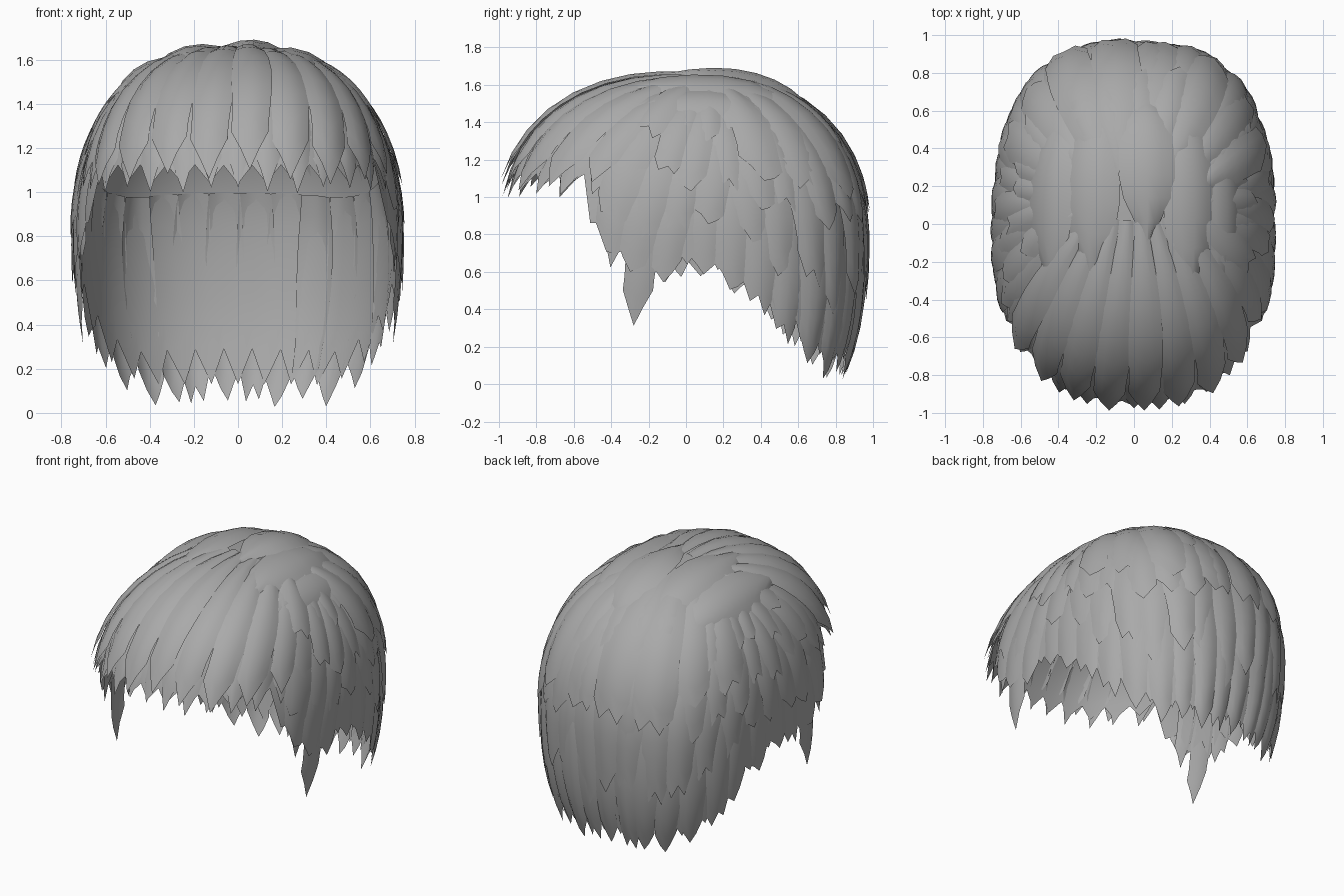
import bpy, bmesh, math, random
from mathutils import Vector

random.seed(11)
if "Cube" in bpy.data.objects:
    bpy.data.objects.remove(bpy.data.objects["Cube"])

grey = bpy.data.materials.new("hair_grey")
grey.use_nodes = True
grey.diffuse_color = (0.4, 0.4, 0.4, 1)
grey.node_tree.nodes["Principled BSDF"].inputs["Base Color"].default_value = (0.4, 0.4, 0.4, 1)

PLAN, POWER = 2.5, 2.3
MID = 0.75
WIDE, FRONT, BACK, UP, DOWN = 0.765, 1.03, 0.985, 0.93, 1.3
# Hairline height by angle from the front
HAIRLINE = [(0, 1.0), (40, 1.02), (55, 1.03), (58, 0.86), (68, 0.66), (78, 0.51),
            (93, 0.58), (102, 0.52), (113, 0.4), (121, 0.26), (132, 0.1),
            (145, 0.02), (180, 0.02)]


def hairline(angle):
    a = abs((angle + 180) % 360 - 180)
    for (a0, z0), (a1, z1) in zip(HAIRLINE, HAIRLINE[1:]):
        if a <= a1:
            return z0 + (z1 - z0) * (a - a0) / (a1 - a0)


def unit(v):
    plan = (abs(v.x) ** PLAN + abs(v.y) ** PLAN) ** (1 / PLAN)
    return v / (plan ** POWER + abs(v.z) ** POWER) ** (1 / POWER)


def place(p):
    return Vector((p.x * WIDE, p.y * (BACK if p.y > 0 else FRONT),
                   MID + p.z * (UP if p.z > 0 else DOWN)))


def on_head(angle, t, radius, low=None):
    """Point on the rounded head: t = 0 at the crown, t = 1 at the hairline."""
    s, c = math.sin(math.radians(angle)), -math.cos(math.radians(angle))
    z = hairline(angle) if low is None else low
    z = (z - MID) / (UP if z > MID else DOWN)
    ring = unit(Vector((s, c, 0))) * (1 - abs(z) ** POWER) ** (1 / POWER)
    end = ring + Vector((0, 0, z))
    start = unit(Vector((0.4 * s, 0.12 + 0.1 * c, 1)))
    # Blend through the surface so the locks comb outwards from the crown
    gap = start.angle(end)
    p = start * math.sin((1 - t) * gap) + end * math.sin(t * gap)
    return place(unit(p) * radius)


def finish(bm, name):
    bmesh.ops.recalc_face_normals(bm, faces=bm.faces)
    mesh = bpy.data.meshes.new(name)
    bm.to_mesh(mesh)
    bm.free()
    mesh.materials.append(grey)
    obj = bpy.data.objects.new(name, mesh)
    bpy.context.collection.objects.link(obj)
    bpy.ops.object.select_all(action='DESELECT')
    obj.select_set(True)
    bpy.context.view_layer.objects.active = obj
    bpy.ops.object.shade_smooth_by_angle(angle=math.radians(40))


def sheet(bm, rows, closed=False):
    grid = [[bm.verts.new(p) for p in row] for row in rows]
    for a, b in zip(grid, grid[1:]):
        n = len(a)
        for j in range(n if closed else n - 1):
            k = (j + 1) % n
            bm.faces.new((a[j], a[k], b[k], b[j]))
    return grid


def lock(bm, angle, half, t0, t1, lift, twist=0, point=False, low=None):
    """Curved sheet of hair with a ridge along it and a ragged or pointed end."""
    tips = (0.83, 0.91, 1, 0.91, 0.83) if point else random.choice(
        [(0.88, 0.99, 0.92, 1, 0.87), (0.86, 0.92, 1, 0.95, 0.88), (0.87, 0.94, 0.99, 0.92, 0.85)])
    rows = []
    steps = 8
    for i in range(steps + 1):
        u = i / steps
        spread = half * (0.8 + 0.2 * math.sin(math.pi * min(u * 1.2, 1)))
        r = lift - 0.03 * (1 - u) ** 2 - 0.012 * u * u
        row = []
        for j, tip in zip(range(-2, 3), tips):
            t = t0 + (t1 - t0) * u * (1 - (1 - tip) * u * u)
            row.append(on_head(angle + twist * u + j / 2 * spread, t,
                               r - 0.004 * j * j, low))
        rows.append(row)
    sheet(bm, rows)


# Inner cap with a jagged hem that closes the gaps between locks
bm = bmesh.new()
rows = []
for i in range(13):
    u = i / 12
    rows.append([on_head(a, u * (0.96 - (0.07 * u ** 4 if a % 10 else 0)), 0.967)
                 for a in range(0, 360, 5)])
grid = sheet(bm, rows, closed=True)
bm.faces.new(grid[0])
finish(bm, "inner_cap")

# Overlapping layers of broad locks on the sides and back, lowest layer first
LAYERS = [("lower_locks", 0.55, 1.0, 0.99, 10, 0.012), ("middle_locks", 0.35, 0.85, 1.0, 11, 0.06),
          ("upper_locks", 0.15, 0.66, 1.008, 12, 0.08), ("crown_locks", 0, 0.45, 1.012, 14, 0.08)]
for name, t0, t1, lift, step, ragged in LAYERS:
    bm = bmesh.new()
    a = 61 + step / 3
    while a < 299:
        lock(bm, a, step * 0.62, t0, t1 + random.uniform(-ragged, ragged / 2),
             lift + random.uniform(-0.006, 0.008), random.uniform(-2, 2))
        a += step
    finish(bm, name)

# Long pointed fringe combed forward
bm = bmesh.new()
for a in range(-60, 61, 10):
    lock(bm, a, 6.5, 0, random.uniform(0.98, 1.01), random.uniform(0.985, 0.995),
         random.uniform(-1, 1), point=True, low=1.01)
finish(bm, "fringe")

# Broad locks over the fringe, swept a little to one side
bm = bmesh.new()
for a in range(-63, 64, 14):
    lock(bm, a, 8, 0, random.uniform(0.93, 1.0), random.uniform(1.0, 1.02),
         -3, point=True, low=1.02)
finish(bm, "top_fringe")

# Long locks laid from the crown down the back
bm = bmesh.new()
for a in range(115, 246, 18):
    lock(bm, a, 10.5, 0, random.uniform(0.5, 0.66), random.uniform(1.01, 1.025))
finish(bm, "back_crown_locks")

# Broad locks over the crown, blunt behind and pointed in front
bm = bmesh.new()
for x, y_back, length, lift in ((-0.43, 0.62, 0.95, 1.025), (-0.22, 0.78, 1.1, 1.015),
                                (0.07, 0.85, 0.95, 1.03), (0.29, 0.75, 1.15, 1.015),
                                (0.46, 0.6, 1.0, 1.01)):
    rows = []
    for i in range(9):
        u = i / 8
        row = []
        for j in range(-2, 3):
            w = 0.075 * min(1, 0.75 + u, 3 * (1.03 - u))
            p = unit(Vector(((x + w * j) / WIDE, y_back - length * u, 1 - 0.5 * abs(x))))
            row.append(place(p * (lift - 0.18 * (u - 0.5) ** 2 - 0.007 * j * j)))
        rows.append(row)
    sheet(bm, rows)
finish(bm, "crown_sweep")

# Pointed sideburns in front of the ears
for side, name in ((-1, "right_sideburn"), (1, "left_sideburn")):
    bm = bmesh.new()
    lock(bm, side * 73.5, 6, 0.45, 1, 0.985, point=True, low=0.3)
    lock(bm, side * 67, 5, 0.4, 1, 0.98, point=True, low=0.62)
    finish(bm, name)
